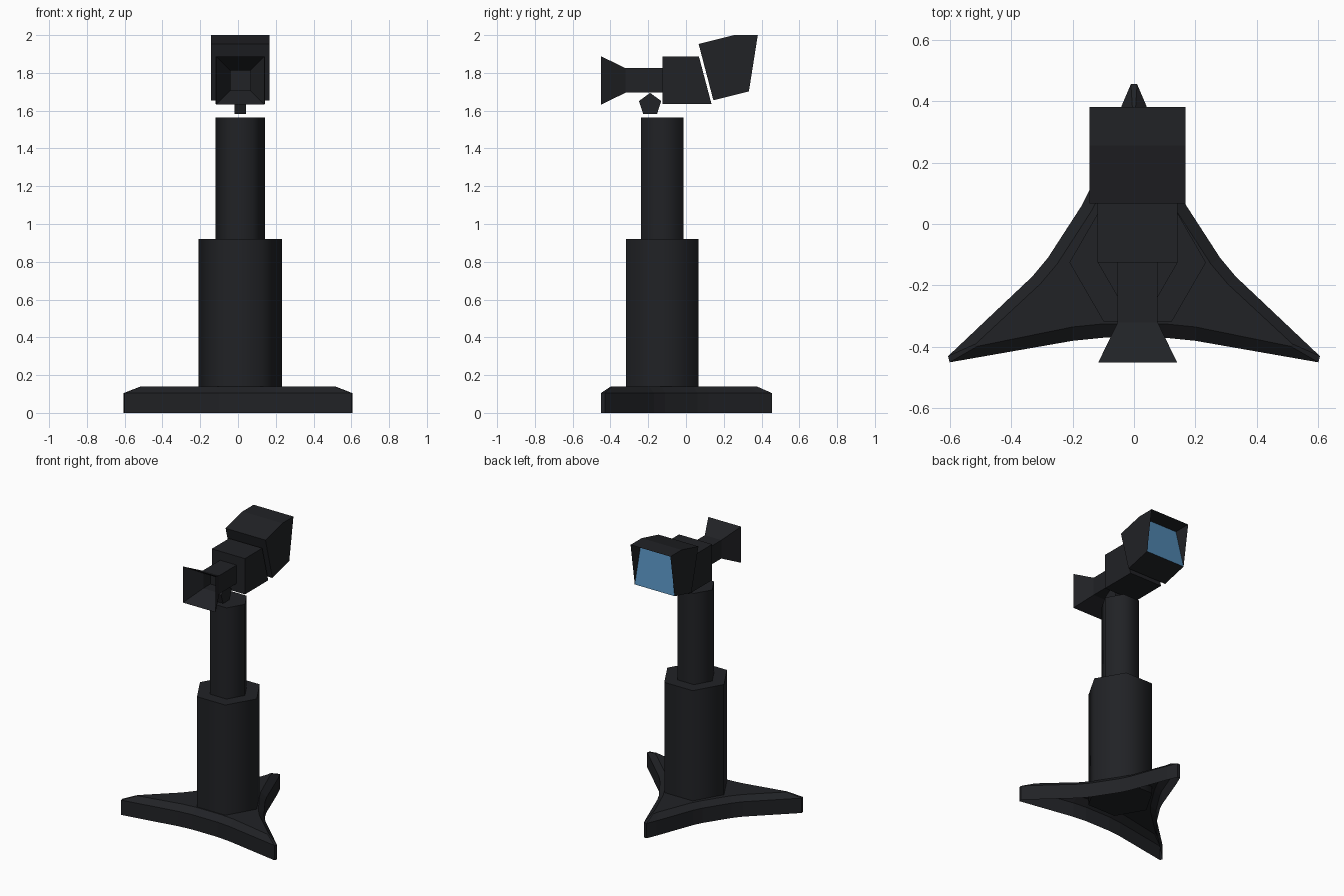
import bpy, bmesh, math

if "Cube" in bpy.data.objects:
    bpy.data.objects.remove(bpy.data.objects["Cube"])

CX = 0.012  # centre line of the upper parts


def material(name, colour):
    m = bpy.data.materials.new(name)
    m.diffuse_color = (*colour, 1)
    m.use_nodes = True
    m.node_tree.nodes["Principled BSDF"].inputs["Base Color"].default_value = m.diffuse_color
    return m


black = material("black", (0.015, 0.016, 0.019))
blue = material("lens_blue", (0.08, 0.24, 0.44))


def loft(name, rings, start=True, end=True, angle=None, mats=(black,)):
    """Bridge closed rings of equal length, optionally capping the ends."""
    bm = bmesh.new()
    loops = [[bm.verts.new(p) for p in r] for r in rings]
    for a, b in zip(loops, loops[1:]):
        for i in range(len(a)):
            j = (i + 1) % len(a)
            bm.faces.new((a[i], a[j], b[j], b[i]))
    if start:
        bm.faces.new(loops[0][::-1])
    if end:
        bm.faces.new(loops[-1])
    if start or end:
        bmesh.ops.recalc_face_normals(bm, faces=bm.faces)
    me = bpy.data.meshes.new(name)
    bm.to_mesh(me)
    bm.free()
    ob = bpy.data.objects.new(name, me)
    bpy.context.collection.objects.link(ob)
    for m in mats:
        me.materials.append(m)
    if angle:
        bpy.ops.object.select_all(action='DESELECT')
        ob.select_set(True)
        bpy.context.view_layer.objects.active = ob
        bpy.ops.object.shade_smooth_by_angle(angle=math.radians(angle))
    return ob


def column(name, r, z0, z1):
    ring = [(CX + r * math.cos(k * math.pi / 3), -0.125 + r * math.sin(k * math.pi / 3))
            for k in range(6)]
    return loft(name, [[(x, y, z) for x, y in ring] for z in (z0, z1)], angle=65)


def prism(name, profile, half):
    """Side profile (y, z) extruded across x."""
    return loft(name, [[(x, y, z) for y, z in profile] for x in (CX - half, CX + half)])


def square(y, h, cz=1.76):
    return [(CX + sx * h, y, cz + sz * h) for sx, sz in ((-1, -1), (1, -1), (1, 1), (-1, 1))]


# three-armed foot: hollow underneath, with a sloping rim around the top
outer = [(0.01, 0.455), (0.04, 0.385), (0.14, 0.12), (0.17, 0.06), (0.28, -0.11),
         (0.33, -0.17), (0.605, -0.43), (0.60, -0.45), (0.2, -0.38), (0.1, -0.37)]
inner = [(0.005, 0.375), (0.014, 0.335), (0.105, 0.105), (0.14, 0.04), (0.25, -0.13),
         (0.305, -0.195), (0.515, -0.39), (0.51, -0.398), (0.2, -0.335), (0.1, -0.325)]


def mirrored(half, z):
    return [(x, y, z) for x, y in half] + [(-x, y, z) for x, y in reversed(half)]


loft("tripod_foot", [mirrored(outer, 0), mirrored(outer, 0.105), mirrored(inner, 0.14)],
     start=False)

# telescoping hexagonal column
column("lower_column", 0.222, 0.09, 0.92)
column("upper_column", 0.13, 0.9, 1.565)

# five-sided pivot under the viewer
prism("pivot", [(-0.19 + 0.062 * math.sin(k * math.tau / 5),
                 1.632 + 0.062 * math.cos(k * math.tau / 5)) for k in range(5)], 0.03)

# eyepiece: square tube, flared mouth and the funnel inside it
loft("eyepiece", [square(-0.12, 0.065), square(-0.32, 0.065), square(-0.45, 0.128),
                  square(-0.33, 0.053), square(-0.25, 0.053)])

# middle body with a slanted back
prism("viewer_body", [(-0.125, 1.635), (0.135, 1.635), (0.068, 1.888), (-0.125, 1.888)], 0.13)

# tilted lens housing
f_top, f_bot, b_bot, b_top, hood = (0.067, 1.953), (0.145, 1.655), (0.333, 1.702), (0.255, 2.0), (0.38, 2.0)
H = 0.156
housing = prism("lens_housing", [f_top, f_bot, b_bot, b_top], H)
housing.data.materials.append(blue)
lens = max(housing.data.polygons, key=lambda p: p.normal.y)
lens.material_index = 1

# hood: flat roof and two side cheeks in front of the glass
bm = bmesh.new()
l, r = [[bm.verts.new((CX + s * H, y, z)) for y, z in (b_bot, b_top, hood)] for s in (-1, 1)]
bm.faces.new(l[::-1])
bm.faces.new(r)
bm.faces.new((l[1], l[2], r[2], r[1]))
bmesh.ops.recalc_face_normals(bm, faces=bm.faces)
me = bpy.data.meshes.new("lens_hood")
bm.to_mesh(me)
bm.free()
me.materials.append(black)
bpy.context.collection.objects.link(bpy.data.objects.new("lens_hood", me))
